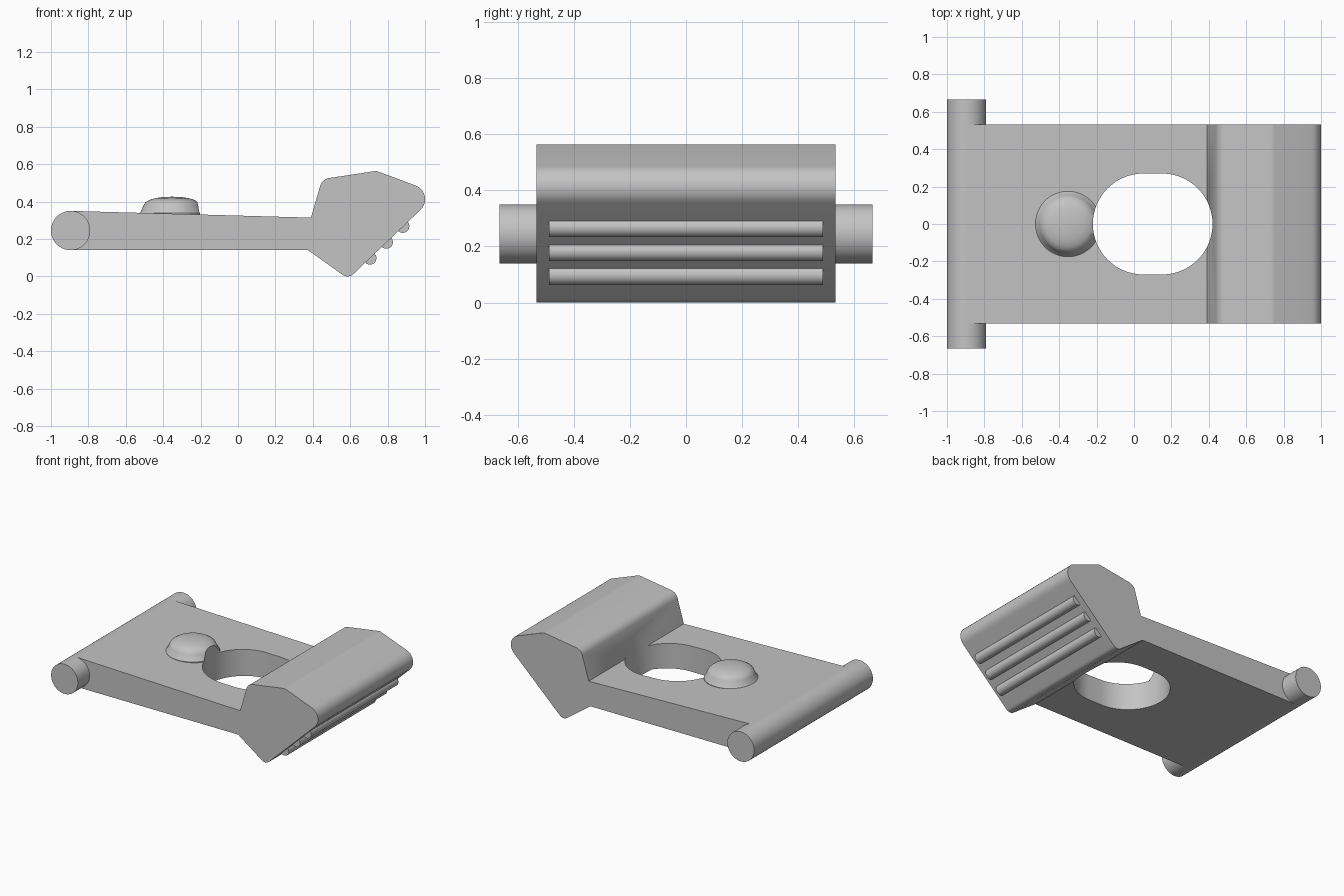
import bpy
import bmesh
import math
from mathutils import Vector, Matrix

cube = bpy.data.objects.get("Cube")
if cube:
    bpy.data.objects.remove(cube, do_unlink=True)

grey = bpy.data.materials.new("mid grey")
grey.use_nodes = True
grey.diffuse_color = (0.55, 0.55, 0.55, 1)
grey.node_tree.nodes["Principled BSDF"].inputs["Base Color"].default_value = (0.55, 0.55, 0.55, 1)


def finish(name, bm):
    bmesh.ops.recalc_face_normals(bm, faces=bm.faces[:])
    mesh = bpy.data.meshes.new(name)
    bm.to_mesh(mesh)
    bm.free()
    mesh.materials.append(grey)
    obj = bpy.data.objects.new(name, mesh)
    bpy.context.collection.objects.link(obj)
    return obj


def prism(name, points, start, direction):
    """Extrude a closed outline; start maps each 2D point into space."""
    bm = bmesh.new()
    face = bm.faces.new([bm.verts.new(start(p)) for p in points])
    new = bmesh.ops.extrude_face_region(bm, geom=[face])["geom"]
    bmesh.ops.translate(bm, vec=direction, verts=[g for g in new if isinstance(g, bmesh.types.BMVert)])
    return finish(name, bm)


def rounded(corners, steps=10):
    """Replace each (x, z, radius) corner by a tangent arc."""
    out = []
    for i, (x, z, r) in enumerate(corners):
        p = Vector((x, z))
        if r == 0:
            out.append(p)
            continue
        a = (Vector(corners[i - 1][:2]) - p).normalized()
        b = (Vector(corners[(i + 1) % len(corners)][:2]) - p).normalized()
        half = a.angle(b) / 2
        centre = p + (a + b).normalized() * r / math.sin(half)
        trim = r / math.tan(half)
        u, v = p + a * trim - centre, p + b * trim - centre
        sweep = u.angle(v)
        for k in range(steps + 1):
            t = k / steps
            out.append(centre + (u * math.sin((1 - t) * sweep) + v * math.sin(t * sweep)) / math.sin(sweep))
    return out


def rod(name, x, z, radius, length):
    bm = bmesh.new()
    turn = Matrix.Translation((x, 0, z)) @ Matrix.Rotation(math.pi / 2, 4, "X")
    bmesh.ops.create_cone(bm, cap_ends=True, segments=64, radius1=radius, radius2=radius,
                          depth=length, matrix=turn)
    return finish(name, bm)


# Flat plate with the raised wedge head, as one side profile
profile = rounded([(-0.895, 0.14, 0), (0.375, 0.14, 0), (0.59, -0.0135, 0.045),
                   (1.066, 0.442, 0.078), (0.74, 0.564, 0.04), (0.45, 0.52, 0.06),
                   (0.39, 0.314, 0), (-0.895, 0.35, 0)])
body = prism("plate_and_head", profile, lambda p: (p.x, -0.533, p.y), (0, 1.066, 0))

# Pivot rod and finger grip ribs
parts = [body, rod("pivot_rod", -0.895, 0.245, 0.105, 1.33)]
for i in range(3):
    parts.append(rod(f"grip_rib_{i + 1}", 0.705 + 0.088 * i, 0.098 + 0.085 * i, 0.035, 0.976))

# Domed button, turned from a half outline
bm = bmesh.new()
outline = [(0, 0.25), (0.175, 0.25), (0.175, 0.338), (0.165, 0.35), (0.152, 0.38), (0.143, 0.395),
           (0.12, 0.409), (0.09, 0.418), (0.05, 0.424), (0, 0.426)]
verts = [bm.verts.new((r, 0, z)) for r, z in outline]
edges = [bm.edges.new(pair) for pair in zip(verts, verts[1:])]
bmesh.ops.spin(bm, geom=verts + edges, cent=(0, 0, 0), axis=(0, 0, 1), angle=math.tau, steps=48)
bmesh.ops.remove_doubles(bm, verts=bm.verts[:], dist=0.0005)
bmesh.ops.translate(bm, vec=(-0.353, 0, 0), verts=bm.verts[:])
button = finish("button", bm)
parts.append(button)

# Slotted opening, cut through the plate, head and button
slot = []
for centre, first in ((0.15, -90), (0.05, 90)):
    for k in range(33):
        a = math.radians(first + 180 * k / 32)
        slot.append(Vector((centre + 0.27 * math.cos(a), 0.27 * math.sin(a))))
cutter = prism("slot_cutter", slot, lambda p: (p.x, p.y, -0.5), (0, 0, 1.5))
cutter.hide_render = True
for obj in (body, button):
    mod = obj.modifiers.new("slot", "BOOLEAN")
    mod.operation = "DIFFERENCE"
    mod.solver = "EXACT"
    mod.object = cutter
    bpy.context.view_layer.objects.active = obj
    bpy.ops.object.modifier_apply(modifier=mod.name)
bpy.data.objects.remove(cutter, do_unlink=True)

# Smooth curved faces, keep hard edges
bpy.ops.object.select_all(action="DESELECT")
for obj in parts:
    obj.select_set(True)
bpy.context.view_layer.objects.active = body
bpy.ops.object.shade_smooth_by_angle(angle=math.radians(30))
